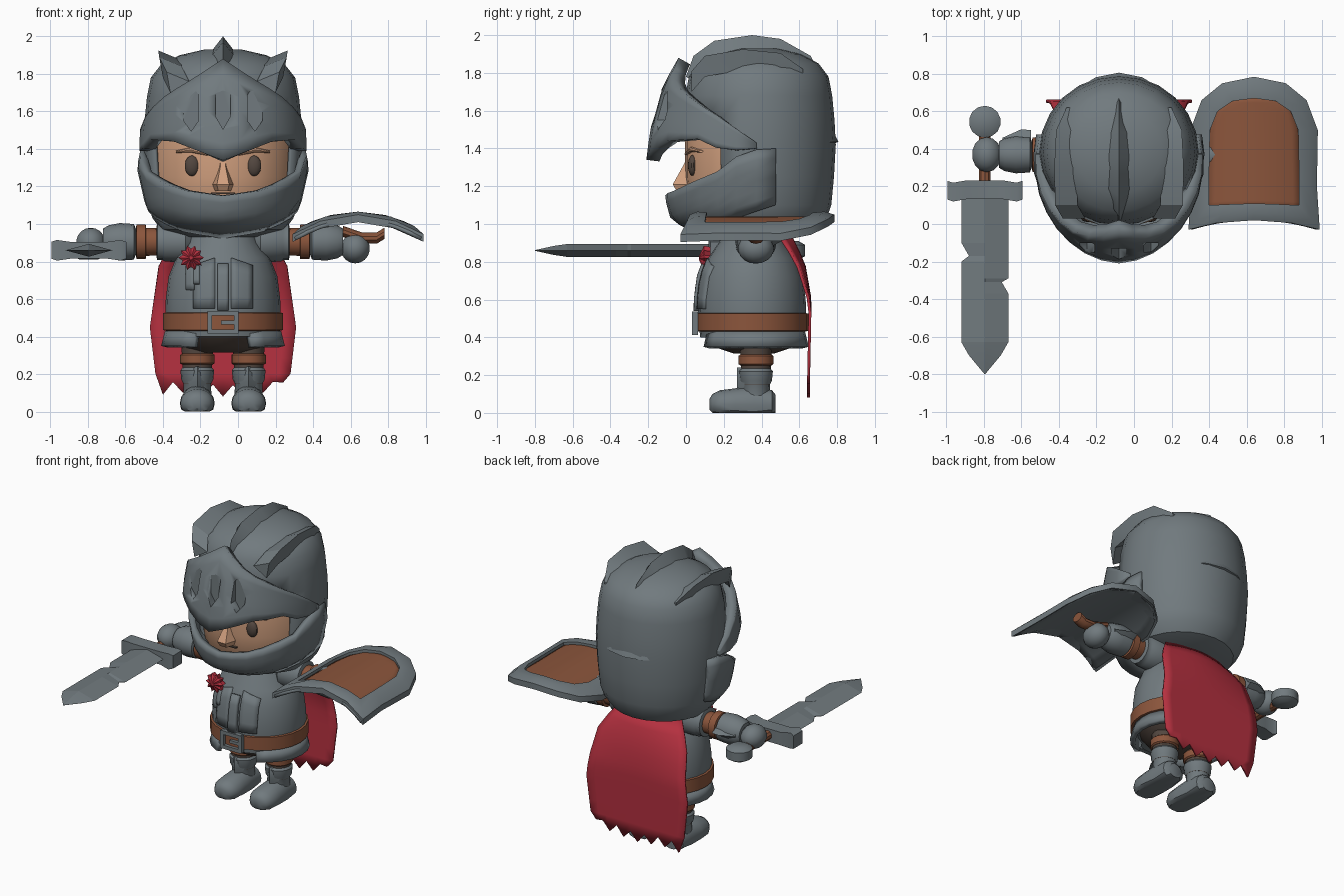
import bpy, bmesh
from math import sin, cos, pi, sqrt, radians, degrees, atan2
from mathutils import Vector

cube = bpy.data.objects.get("Cube")
if cube:
    bpy.data.objects.remove(cube, do_unlink=True)
CX = -0.08  # body centre line


def material(name, r, g, b):
    m = bpy.data.materials.new(name)
    m.use_nodes = True
    m.diffuse_color = (r, g, b, 1)
    m.node_tree.nodes["Principled BSDF"].inputs["Base Color"].default_value = (r, g, b, 1)
    return m


STEEL = material("steel grey", 0.165, 0.195, 0.21)
LEATHER = material("leather brown", 0.26, 0.092, 0.045)
DARK = material("dark brown", 0.085, 0.062, 0.05)
SKIN = material("skin", 0.64, 0.35, 0.21)
RED = material("cloth red", 0.46, 0.03, 0.05)


def lerp(table, x):
    for (a, p), (b, q) in zip(table, table[1:]):
        if x <= b:
            return p + (q - p) * max(0, (x - a) / (b - a))
    return table[-1][1]


def finish(name, bm, mat, thick=0, angle=35):
    me = bpy.data.meshes.new(name)
    bm.to_mesh(me)
    bm.free()
    me.materials.append(mat)
    for p in me.polygons:
        p.use_smooth = True
    me.set_sharp_from_angle(angle=radians(angle))
    ob = bpy.data.objects.new(name, me)
    bpy.context.collection.objects.link(ob)
    if thick:
        mod = ob.modifiers.new("thickness", 'SOLIDIFY')
        mod.thickness, mod.offset = thick, -1
    return ob


def tube_mesh(rings, closed=False):
    bm = bmesh.new()
    vs = [[bm.verts.new(p) for p in r] for r in rings]
    n = len(vs[0])
    for a, b in zip(vs, vs[1:] + (vs[:1] if closed else [])):
        for i in range(n):
            j = (i + 1) % n
            bm.faces.new((a[i], a[j], b[j], b[i]))
    if not closed:
        bm.faces.new(vs[0])
        bm.faces.new(vs[-1])
    bmesh.ops.recalc_face_normals(bm, faces=bm.faces)
    return bm


def tube(name, rings, mat, closed=False, angle=35):
    return finish(name, tube_mesh(rings, closed), mat, 0, angle)


def rings_of(axis, specs, n=16):
    # each spec is a centre followed by two radii across the axis
    out = []
    for x, y, z, r, s in specs:
        ring = []
        for i in range(n):
            p, q = r * sin(2 * pi * i / n), -s * cos(2 * pi * i / n)
            d = {'x': (0, p, q), 'y': (p, 0, q), 'z': (p, q, 0)}[axis]
            ring.append((x + d[0], y + d[1], max(0, z + d[2])))
        out.append(ring)
    return out


def loft(name, axis, specs, mat, n=16):
    return tube(name, rings_of(axis, specs, n), mat)


def sheet(name, fn, nu, nv, mat, thick, angle=35):
    bm = bmesh.new()
    g = [[bm.verts.new(fn(i / nu, j / nv)) for j in range(nv + 1)] for i in range(nu + 1)]
    for i in range(nu):
        for j in range(nv):
            bm.faces.new((g[i][j], g[i + 1][j], g[i + 1][j + 1], g[i][j + 1]))
    bmesh.ops.remove_doubles(bm, verts=bm.verts, dist=1e-5)
    return finish(name, bm, mat, thick, angle)


def ball(name, at, size, mat):
    bm = bmesh.new()
    bmesh.ops.create_uvsphere(bm, u_segments=14, v_segments=9, radius=1)
    bmesh.ops.scale(bm, vec=size, verts=bm.verts)
    bmesh.ops.translate(bm, vec=at, verts=bm.verts)
    return finish(name, bm, mat)


def box(name, at, size, mat):
    bm = bmesh.new()
    bmesh.ops.create_cube(bm, size=1)
    bmesh.ops.scale(bm, vec=size, verts=bm.verts)
    bmesh.ops.translate(bm, vec=at, verts=bm.verts)
    return finish(name, bm, mat)


# Helmet shell with the face opening removed
shell = [(.93, .2), (.97, .33), (1.03, .375), (1.1, .4), (1.25, .415), (1.42, .425), (1.55, .418),
         (1.68, .405), (1.78, .385), (1.85, .33), (1.9, .23), (1.93, .1)]
bm = tube_mesh(rings_of('z', [(CX, .385, z, r, r * .96) for z, r in shell], 24))
gone = []
for f in bm.faces:
    c = f.calc_center_median()
    if 1.0 < c.z < 1.55 and abs(degrees(atan2(c.x - CX, .385 - c.y))) < 66:
        gone.append(f)
bmesh.ops.delete(bm, geom=gone, context='FACES')
finish("helmet_shell", bm, STEEL, .02)

# Face
loft("head", 'z', [(CX, .385, z, r, r) for z, r in [(1, .3), (1.1, .37), (1.25, .39), (1.45, .39), (1.6, .36)]], SKIN, 24)
nose = [(1.36, .02, .01), (1.3, .03, -.02), (1.21, .065, -.07), (1.175, .05, -.05)]
tube("nose", [[(CX - w, .04, z), (CX - w * .5, y, z), (CX + w * .5, y, z), (CX + w, .04, z)] for z, w, y in nose], SKIN)
for s, side in ((-1, "right"), (1, "left")):
    ball(side + "_eye", (CX + s * .165, .035, 1.31), (.04, .025, .055), DARK)
    loft(side + "_eyebrow", 'x', [(CX + s * d, y, z, .015, r) for d, y, z, r in
         [(.08, .005, 1.37, .006), (.17, .03, 1.395, .014), (.25, .08, 1.385, .006)]], SKIN, 8)
box("mouth", (CX, .005, 1.165), (.13, .02, .008), DARK)

# Raised visor with three cut slots
V_TOP = [(0, 1.88), (25, 1.77), (50, 1.67), (75, 1.56), (96, 1.43)]
V_LOW = [(0, 1.34), (35, 1.44), (60, 1.45), (77, 1.385), (96, 1.4)]


def visor_point(u, v):
    a = (u * 2 - 1) * 96
    z = lerp(V_LOW, abs(a)) * (1 - v) + lerp(V_TOP, abs(a)) * v
    rx = lerp([(1.34, .45), (1.5, .445), (1.7, .42), (1.9, .36)], z)
    ry = lerp([(1.34, .53), (1.5, .51), (1.72, .45), (1.88, .36)], z)
    return CX + rx * sin(radians(a)), .32 - ry * cos(radians(a)), z


visor = sheet("visor", visor_point, 16, 6, STEEL, .07, 40)
for off, depth, zc, h in ((-.17, -.1, 1.62, .125), (0, -.13, 1.66, .155), (.17, -.1, 1.62, .125)):
    lens = [(0, -h), (.04, -h * .55), (.04, h * .55), (0, h), (-.04, h * .55), (-.04, -h * .55)]
    cutter = tube("slot_cutter", [[(CX + off + x, y, zc + z) for x, z in lens] for y in (-.5, depth)], STEEL)
    mod = visor.modifiers.new("slot", 'BOOLEAN')
    mod.object, mod.solver = cutter, 'EXACT'
    bpy.context.view_layer.update()
    baked = bpy.data.meshes.new_from_object(visor.evaluated_get(bpy.context.evaluated_depsgraph_get()))
    visor.modifiers.clear()
    visor.data = baked
    bpy.data.objects.remove(cutter, do_unlink=True)


# Chin guard
def chin_point(u, v):
    a = (u * 2 - 1) * 106
    top = lerp([(0, 1.15), (30, 1.18), (65, 1.27), (85, 1.39), (106, 1.4)], abs(a))
    low = lerp([(0, .92), (50, .95), (75, 1.02), (106, 1.1)], abs(a))
    z = low + (top - low) * v
    rx = lerp([(.92, .13), (.96, .27), (1.01, .35), (1.08, .41), (1.3, .46), (1.4, .44)], z)
    ry = lerp([(.92, .15), (.96, .32), (1.02, .43), (1.13, .46), (1.4, .46)], z)
    return CX + rx * sin(radians(a)), .35 - ry * cos(radians(a)), z


sheet("chin_guard", chin_point, 16, 6, STEEL, .04)

# Helmet crests and rear ridge
path = [(0, 1.78, .02), (.04, 1.89, .05), (.15, 1.97, .07), (.35, 2, .07), (.5, 1.98, .07), (.66, 1.89, .05), (.75, 1.72, .02)]
tube("centre_crest", [[(CX - w, .37 + (y - .37) * .8, 1.55 + (z - 1.55) * .8), (CX, y, z),
     (CX + w, .37 + (y - .37) * .8, 1.55 + (z - 1.55) * .8)] for y, z, w in path], STEEL, angle=25)
for s, side in ((-1, "right"), (1, "left")):
    fin = [(.03, .3, 1.81), (.1, .34, 1.89), (.3, .345, 1.925), (.5, .335, 1.905), (.62, .28, 1.82)]
    tube(side + "_crest", [[(CX + s * (d - .12), y, z - .05), (CX + s * d, y, z), (CX + s * (d - .02), y, z - .11)]
         for y, d, z in fin], STEEL, angle=25)
tube("rear_ridge", [[(CX + .4 * sin(t), .385 + .38 * cos(t), 1.52), (CX + (.41 + b) * sin(t), .385 + (.4 + b) * cos(t), 1.435),
     (CX + .4 * sin(t), .385 + .38 * cos(t), 1.42)] for t, b in ((-.6, 0), (-.3, .015), (0, .022), (.3, .015), (.6, 0))], STEEL)

# Torso, belt and skirt
BODY = [(.4, .295), (.5, .308), (.6, .305), (.72, .29), (.82, .25), (.9, .19), (1, .15)]
loft("torso", 'z', [(CX, .35, z, r, r * .93) for z, r in BODY], STEEL, 24)
loft("lower_body", 'z', [(CX, .36, z, r, r * .9) for z, r in [(.315, .12), (.345, .22), (.42, .285)]], DARK, 20)
loft("belt", 'z', [(CX, .35, z, r, r * .93) for z, r in [(.43, .3), (.435, .32), (.525, .32), (.53, .3)]], LEATHER, 24)
sheet("skirt", lambda u, v: (CX + (.33 - .02 * v) * sin(.48 + u * 5.32), .355 - (.295 - .02 * v) * cos(.48 + u * 5.32),
      .35 + .08 * v), 20, 1, STEEL, .035)
for dx, dz, w, h in ((-.07, 0, .025, .12), (.07, 0, .025, .12), (0, .05, .15, .025), (0, -.05, .15, .025), (.025, 0, .07, .02)):
    box("buckle_bar", (CX + dx, .048, .475 + dz), (w, .03, h), STEEL)


# Raised breast panels that follow the torso
def panel(name, x0, x1, low, top0, top1, mat, lift=.012):
    def point(u, v):
        x, z = x0 + (x1 - x0) * u, low + (top0 + (top1 - top0) * u - low) * v
        r = lerp(BODY, z)
        return CX + x, .35 - .93 * sqrt(max(0, r * r - x * x)) - lift, z
    return sheet(name, point, 4, 4, mat, .03)


panel("centre_strip", -.03, .03, .54, .79, .79, STEEL, .025)
for s, side in ((-1, "right"), (1, "left")):
    lo, hi = (.045, .16) if s > 0 else (-.16, -.045)
    panel(side + "_breast_plate", lo, hi, .55, .78 if s < 0 else .82, .82 if s < 0 else .78, STEEL)
panel("ribbon_tail", -.2, -.16, .65, .78, .78, STEEL, .03)
panel("ribbon_tail_short", -.165, -.13, .68, .78, .78, STEEL, .025)
tube("rosette", [[(-.25 + k * (.068 if i % 2 else .048) * sin(i * pi / 10), y, .82 + k * (.068 if i % 2 else .048) * cos(i * pi / 10))
     for i in range(20)] for y, k in ((.07, .2), (.095, 1), (.13, .9))], RED, angle=15)


# Cape with a ragged hem
def cape_point(u, v):
    z = .94 - .82 * v
    x = (u * 2 - 1) * lerp([(.1, .31), (.2, .36), (.45, .39), (.8, .34), (.94, .24)], z)
    y = lerp([(.1, .655), (.6, .665), (.8, .63), (.94, .56)], z) - .06 * max(0, z - .55) * 2.5 * (u * 2 - 1) ** 2
    if v > .99:
        z += .03 * cos(u * 12 * pi) * (-1 if u < .99 else 1) + .01 * sin(u * 9)
    return CX + x, y, z


sheet("cape", cape_point, 12, 10, RED, .015)

for s, side in ((-1, "right"), (1, "left")):
    # Legs and boots
    lx = CX + s * .137
    for name, mat, rows in (("leg", DARK, [(.15, .075), (.36, .085)]),
                            ("knee_strap", LEATHER, [(.25, .082), (.258, .092), (.302, .092), (.31, .082)]),
                            ("boot_shaft", STEEL, [(.05, .075), (.15, .074), (.17, .085), (.22, .09), (.235, .078)])):
        loft(f"{side}_{name}", 'z', [(lx, .37, z, r, r) for z, r in rows], mat)
    foot = [(.475, .05, .05), (.455, .08, .075), (.36, .085, .1), (.26, .093, .085), (.18, .09, .075), (.14, .065, .055), (.125, .03, .03)]
    loft(side + "_boot_foot", 'y', [(lx, y, .045, r, h) for y, r, h in foot], STEEL)
    tube(side + "_shin_guard", [[(lx - w, .31, z), (lx, .27, z), (lx + w, .31, z)] for z, w in
         ((.1, .02), (.16, .05), (.21, .045), (.24, .015))], STEEL)

    # Arms
    for name, mat, rows in (("sleeve", DARK, [(.2, .075), (.4, .07), (.5, .065)]),
                            ("shoulder_guard", STEEL, [(.16, .07), (.2, .11), (.31, .105), (.32, .098), (.35, .098), (.355, .08)]),
                            ("upper_strap", LEATHER, [(.34, .072), (.41, .075), (.412, .092), (.46, .092), (.465, .075)]),
                            ("gauntlet_cuff", STEEL, [(.465, .07), (.475, .095), (.55, .1), (.61, .088), (.64, .07)])):
        loft(f"{side}_{name}", 'x', [(CX + s * d, .37, .905, r, r) for d, r in rows], mat)
    ball(side + "_hand", (CX + s * .705, .37, .9 if s < 0 else .87), (.08, .095, .08), STEEL)
    tube(side + "_cuff_fin", [[(CX + s * d, .42, .95), (CX + s * d, y, .91), (CX + s * d, .42, .86)] for d, y in
         ((.47, .5), (.52, .505), (.62, .46))], STEEL)

# Sword with a notched blade
SX, SZ = -.795, .86
blade = [(.16, -.92, -.67, 1), (-.1, -.92, -.67, 1), (-.17, -.88, -.67, 1), (-.2, -.92, -.67, 1), (-.29, -.92, -.67, 1),
         (-.31, -.92, -.705, 1), (-.37, -.92, -.67, 1), (-.63, -.92, -.67, 1), (-.7, -.88, -.71, .7), (-.8, -.797, -.793, .05)]
tube("blade", [[(l, y, SZ), (SX, y, SZ + .034 * k), (r, y, SZ), (SX, y, SZ - .034 * k)] for y, l, r, k in blade], STEEL, angle=5)
tube("cross_guard", [[(SX + d, y + b, SZ + z) for y, z in ((.12, -h), (.12, h), (.22, h), (.22, -h))]
     for d, b, h in ((-.2, .01, .045), (-.17, 0, .055), (-.1, .012, .045), (.1, .012, .045), (.17, 0, .055), (.2, .01, .045))], STEEL)
loft("sword_grip", 'y', [(SX, y, SZ, .033, .033) for y in (.18, .5)], LEATHER, 10)
loft("pommel", 'z', [(SX, .545, SZ + z, r, r) for z, r in ((-.05, .05), (-.03, .085), (.03, .085), (.05, .05))], STEEL, 14)

# Curved shield: base, leather field and raised rim
HX = .64


def bend(x, y, dz):
    return HX + x, y, 1.06 - .86 * x * x + dz


def shield_sheet(name, table, dip, dz, mat, thick):
    y0, y1 = table[0][0], table[-1][0]

    def point(u, v):
        t, y = u * 2 - 1, y0 + (y1 - y0) * v
        return bend(t * lerp(table, y), y - dip * t * t * (1 - v) ** 3, dz)
    return sheet(name, point, 10, 14, mat, thick)


shield_sheet("shield_base", [(.02, .34), (.2, .332), (.5, .335), (.66, .275), (.75, .165), (.78, .01)], .05, -.03, STEEL, .02)
shield_sheet("shield_field", [(.08, .26), (.5, .25), (.6, .21), (.66, .13), (.69, .01)], .01, -.02, LEATHER, .009)
outer = [(0, .02), (.2, .005), (.35, -.03), (.335, .2), (.34, .5), (.28, .66), (.17, .75), (0, .785)]
inner = [(0, .11), (.14, .105), (.24, .1), (.24, .25), (.235, .5), (.195, .6), (.115, .655), (0, .67)]
pairs = list(zip(outer, inner))
pairs += [((-p[0], p[1]), (-q[0], q[1])) for p, q in pairs[-2:0:-1]]
rim = []
for p, q in pairs:
    m = Vector(p).lerp(Vector(q), .45)
    rim.append([bend(*p, -.05), bend(*p, -.01), bend(*m, .006), bend(*q, 0), bend(*q, -.045)])
tube("shield_rim", rim, STEEL, True)
loft("shield_handle", 'x', [(x, .37, z, .045, .03) for x, z in ((.56, .96), (.66, .925), (.74, .925), (.78, .95))], LEATHER, 10)
